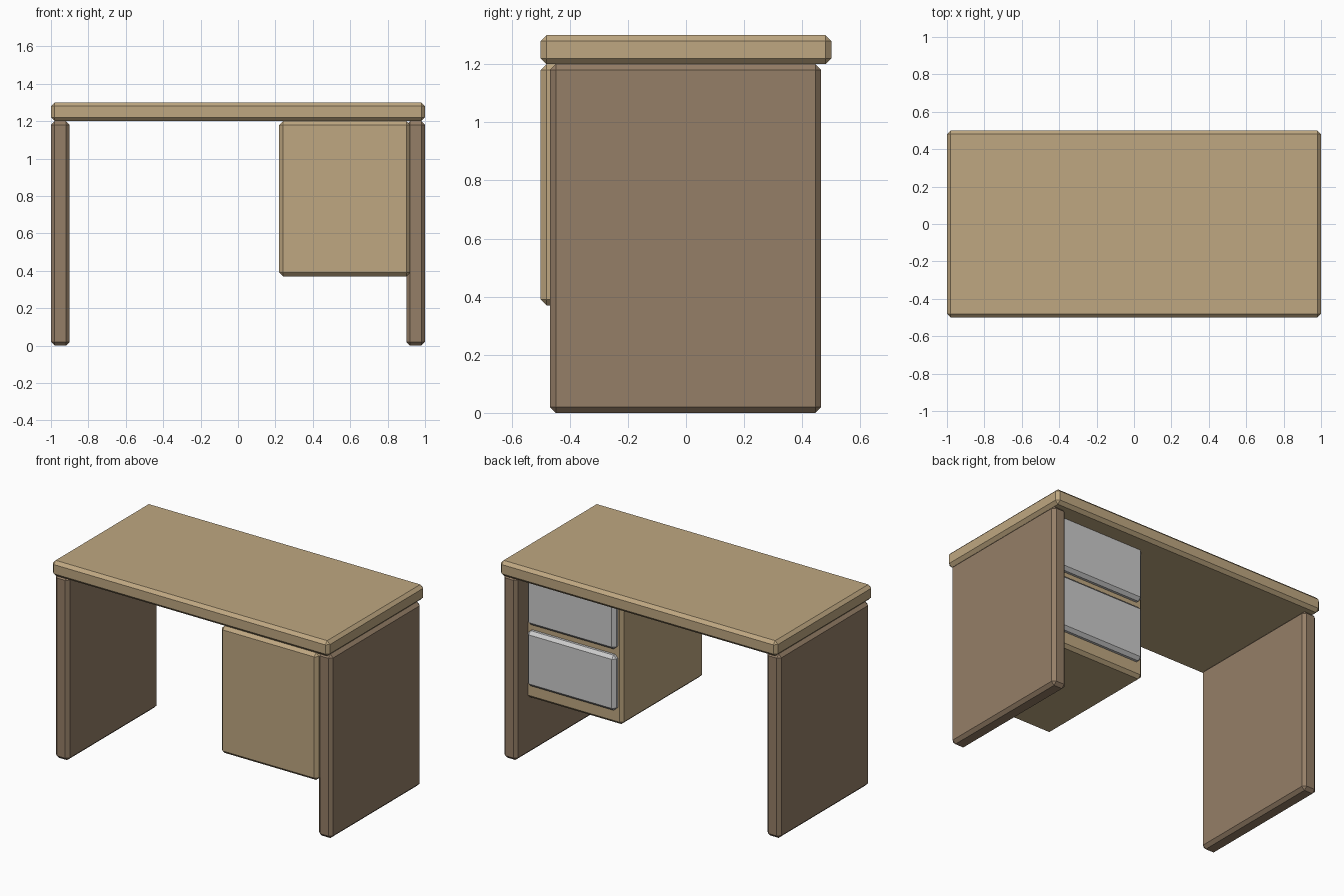
import bpy

if "Cube" in bpy.data.objects:
    bpy.data.objects.remove(bpy.data.objects["Cube"])


def material(name, rgb):
    mat = bpy.data.materials.new(name)
    mat.diffuse_color = (*rgb, 1)
    mat.use_nodes = True
    mat.node_tree.nodes["Principled BSDF"].inputs["Base Color"].default_value = mat.diffuse_color
    return mat


def chamfered_box(name, x, y, z, mat=None, chamfer=0.02):
    """Box from (min, max) ranges with a single-segment chamfer on all edges."""
    bpy.ops.mesh.primitive_cube_add(size=1)
    ob = bpy.context.object
    ob.name = name
    ob.location = [(a + b) / 2 for a, b in (x, y, z)]
    ob.scale = [b - a for a, b in (x, y, z)]
    bpy.ops.object.transform_apply(location=False, rotation=False, scale=True)
    bevel = ob.modifiers.new("chamfer", 'BEVEL')
    bevel.width = chamfer
    bevel.segments = 1
    if mat:
        ob.data.materials.append(mat)
    return ob


light_wood = material("light_wood", (0.52, 0.39, 0.22))
dark_wood = material("dark_wood", (0.30, 0.21, 0.135))

# Desk top
chamfered_box("desk_top", (-1, 1), (-0.5, 0.5), (1.2, 1.3), light_wood)

# Side panels that carry the top
for name, x in (("left_panel", (-1, -0.9)), ("right_panel", (0.9, 1))):
    chamfered_box(name, x, (-0.468, 0.465), (0, 1.2), dark_wood)

# Hanging cabinet, let into the right panel
chamfered_box("cabinet", (0.22, 0.92), (-0.5, 0.344), (0.37, 1.2), light_wood)

# Grey drawers on the back side, set into the cabinet
for i, name in enumerate(("lower_drawer", "upper_drawer")):
    z = 0.465 + 0.4 * i
    chamfered_box(name, (0.25, 0.89), (0.28, 0.38), (z, z + 0.36))
